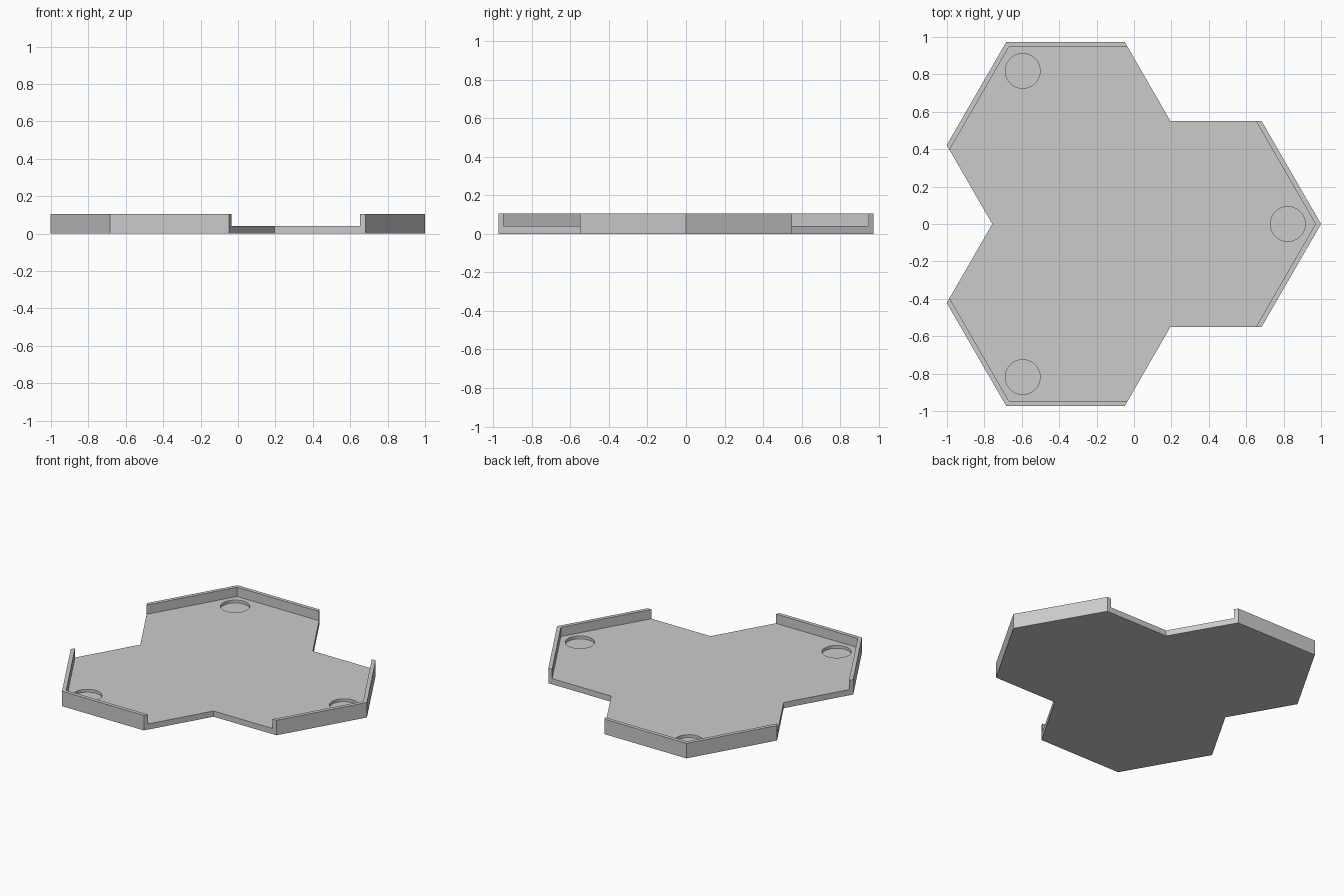
import bpy, bmesh
from math import sin, cos, radians, sqrt
from mathutils import Matrix

if "Cube" in bpy.data.objects:
    bpy.data.objects.remove(bpy.data.objects["Cube"])

SIDE = 0.635           # hexagon side
CENTRE = -0.1225       # x of the threefold axis
TIP = 1 - CENTRE       # axis to the tip of each arm
WALL = 0.03            # rim thickness measured along the arm
FLOOR, HEIGHT = 0.04, 0.105
HOLE_R, HOLE_DEPTH, HOLE_AT = 0.093, 0.02, 0.945
ARMS = (0, 120, 240)

grey = bpy.data.materials.new("light_grey")
grey.use_nodes = True
grey.diffuse_color = (0.6, 0.6, 0.6, 1)
grey.node_tree.nodes["Principled BSDF"].inputs["Base Color"].default_value = (0.6, 0.6, 0.6, 1)


def turn(points, degrees):
    c, s = cos(radians(degrees)), sin(radians(degrees))
    return [(x * c - y * s, x * s + y * c) for x, y in points]


def prism(name, outline, bottom, top):
    """Extrude an outline given around the threefold axis."""
    bm = bmesh.new()
    face = bm.faces.new([bm.verts.new((x + CENTRE, y, bottom)) for x, y in outline])
    new = bmesh.ops.extrude_face_region(bm, geom=[face])["geom"]
    bmesh.ops.translate(bm, vec=(0, 0, top - bottom),
                        verts=[v for v in new if isinstance(v, bmesh.types.BMVert)])
    bmesh.ops.recalc_face_normals(bm, faces=bm.faces)
    mesh = bpy.data.meshes.new(name)
    bm.to_mesh(mesh)
    bm.free()
    mesh.materials.append(grey)
    obj = bpy.data.objects.new(name, mesh)
    bpy.context.collection.objects.link(obj)
    return obj


def arm(tip, length):
    """Two edges of an arm, swept back from its tip, ordered counterclockwise."""
    x, y = tip - length / 2, length * sqrt(3) / 2
    return [(x, -y), (tip, 0), (x, y)]


# Full-height tray of three overlapping hexagons
notch = (SIDE / 2, SIDE * sqrt(3) / 2)
outline = [p for a in ARMS for p in turn(arm(TIP, SIDE) + [notch], a)]
tray = prism("tray", outline, 0, HEIGHT)

# Recess that leaves a rim on the outer edges and opens at the notches
recess = [p for a in ARMS for p in turn(arm(TIP - WALL, SIDE + 0.06), a)]
cutters = [prism("recess_cutter", recess, FLOOR, HEIGHT + 0.1)]

# Shallow round pocket near each arm tip
circle = [(HOLE_AT + HOLE_R * cos(radians(d)), HOLE_R * sin(radians(d)))
          for d in range(0, 360, 6)]
for a in ARMS:
    cutters.append(prism("pocket_cutter", turn(circle, a), FLOOR - HOLE_DEPTH, FLOOR + 0.03))

# Cut the tray, then drop the cutters
bpy.context.view_layer.objects.active = tray
tray.select_set(True)
for cutter in cutters:
    cutter.hide_render = True
    mod = tray.modifiers.new("cut", "BOOLEAN")
    mod.operation = "DIFFERENCE"
    mod.solver = "EXACT"
    mod.object = cutter
    bpy.ops.object.modifier_apply(modifier=mod.name)
    bpy.data.objects.remove(cutter)

bpy.ops.object.shade_smooth_by_angle(angle=radians(30))
